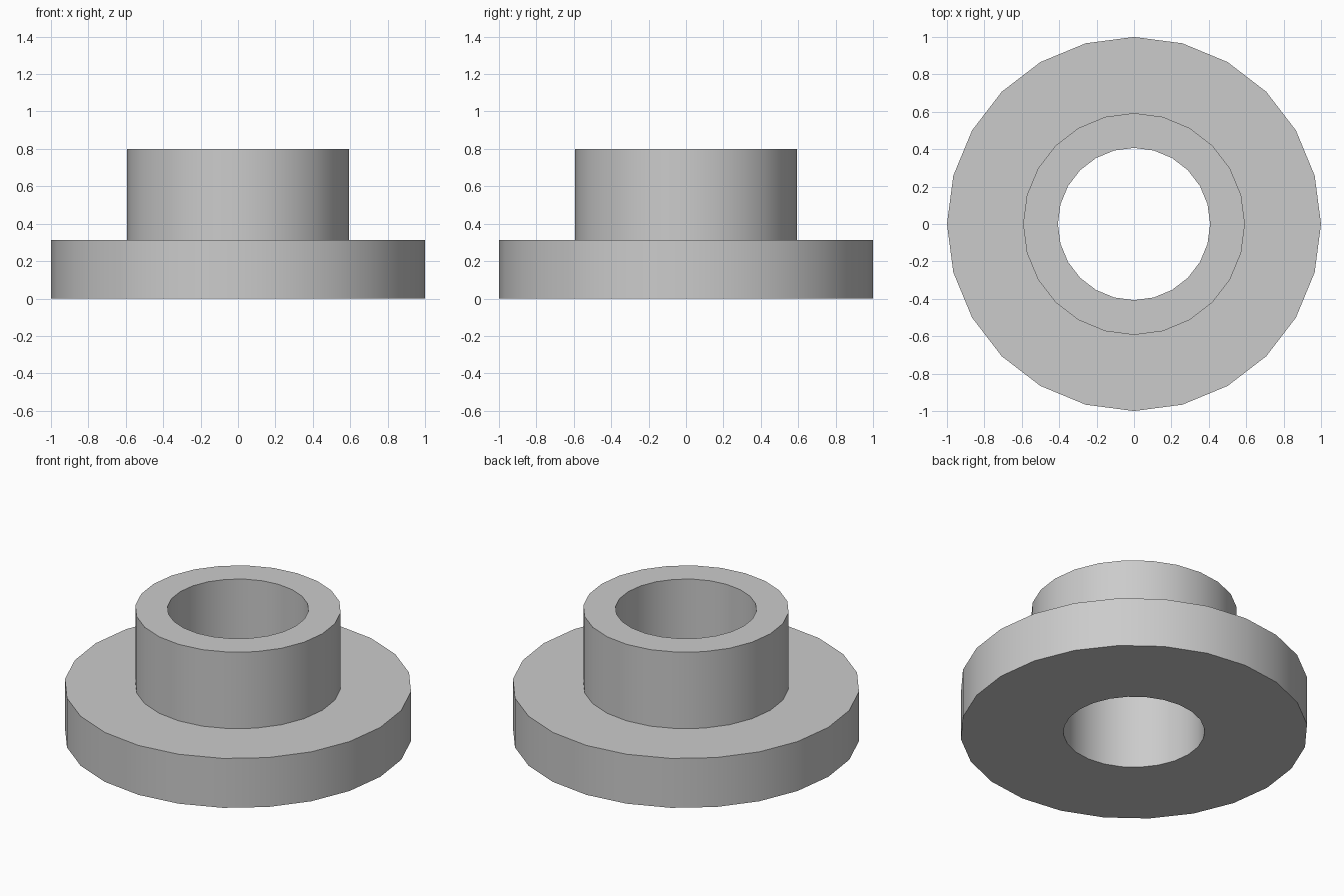
import bpy
import bmesh
import math

if "Cube" in bpy.data.objects:
    bpy.data.objects.remove(bpy.data.objects["Cube"], do_unlink=True)

SIDES = 24
FLANGE_RADIUS, COLLAR_RADIUS, BORE_RADIUS = 1.0, 0.593, 0.407
FLANGE_HEIGHT, TOTAL_HEIGHT = 0.314, 0.8

# Plain grey material
grey = bpy.data.materials.new("plain_grey")
grey.use_nodes = True
colour = (0.6, 0.6, 0.6, 1.0)
grey.diffuse_color = colour
grey.node_tree.nodes["Principled BSDF"].inputs["Base Color"].default_value = colour

# Closed cross-section of the flanged bushing: radius, height
profile = [
    (BORE_RADIUS, 0),
    (FLANGE_RADIUS, 0),
    (FLANGE_RADIUS, FLANGE_HEIGHT),
    (COLLAR_RADIUS, FLANGE_HEIGHT),
    (COLLAR_RADIUS, TOTAL_HEIGHT),
    (BORE_RADIUS, TOTAL_HEIGHT),
]

# Spin the cross-section around the vertical axis
bm = bmesh.new()
verts = [bm.verts.new((r, 0, z)) for r, z in profile]
edges = [bm.edges.new((v, verts[(i + 1) % len(verts)])) for i, v in enumerate(verts)]
bmesh.ops.spin(bm, geom=verts + edges, cent=(0, 0, 0), axis=(0, 0, 1),
               angle=math.tau, steps=SIDES, use_merge=False)
bmesh.ops.remove_doubles(bm, verts=bm.verts, dist=0.0001)
bmesh.ops.recalc_face_normals(bm, faces=bm.faces)

mesh = bpy.data.meshes.new("flanged_bushing")
bm.to_mesh(mesh)
bm.free()
mesh.materials.append(grey)
bushing = bpy.data.objects.new("flanged_bushing", mesh)
bpy.context.collection.objects.link(bushing)

# Smooth round walls with sharp rims
bpy.ops.object.select_all(action="DESELECT")
bushing.select_set(True)
bpy.context.view_layer.objects.active = bushing
bpy.ops.object.shade_smooth_by_angle(angle=math.radians(30))
